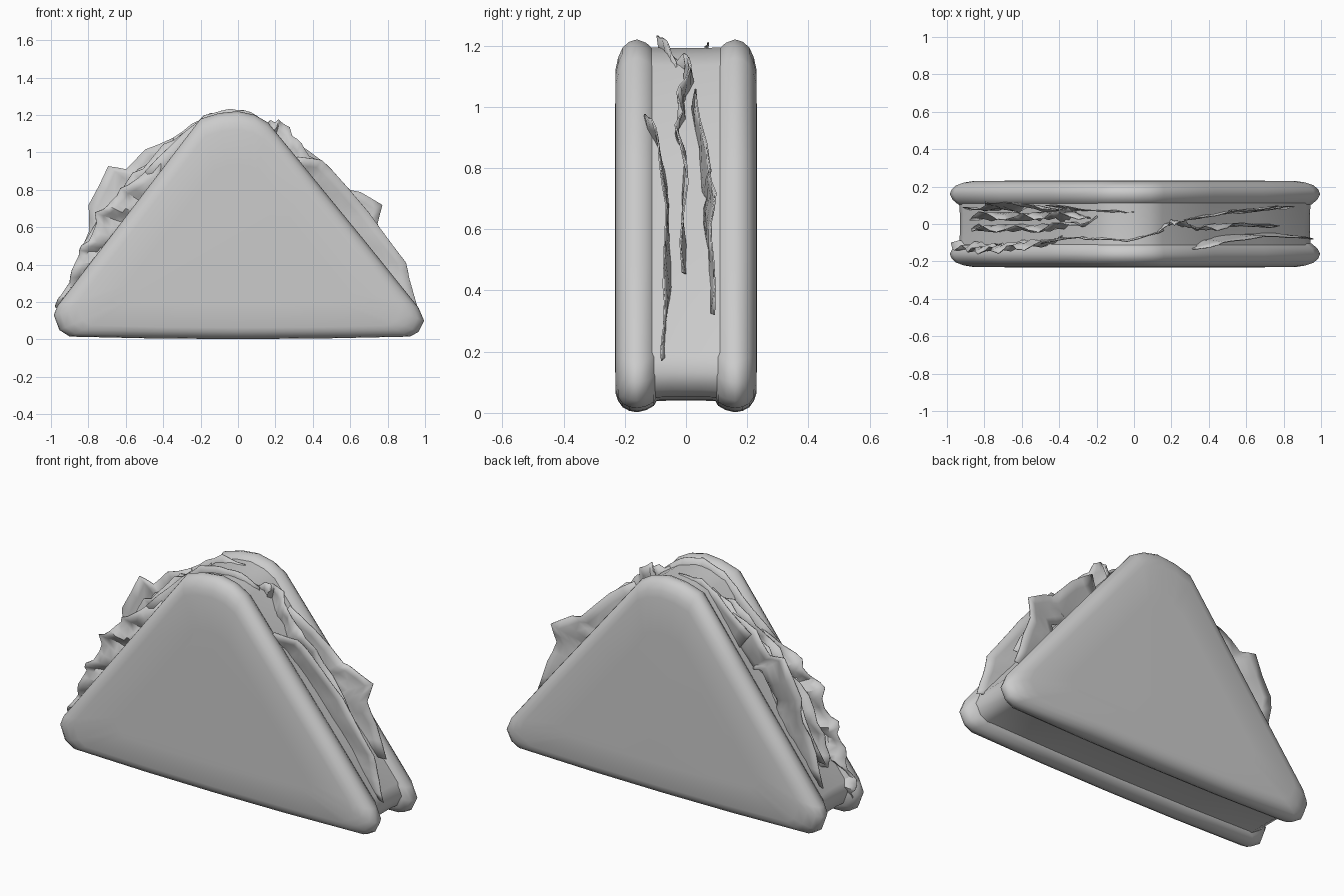
import bpy
import bmesh
import random
from math import radians, sin
from mathutils import Vector

cube = bpy.data.objects.get("Cube")
if cube:
    bpy.data.objects.remove(cube, do_unlink=True)

# Rounded triangle shared by the bread and the filling (x, z)
OUTLINE = [(-.9, .015), (-.45, .005), (0, .002), (.45, .005), (.92, .015), (.965, .04),
           (.995, .1), (.965, .17), (.7, .5), (.43, .83), (.16, 1.16), (.09, 1.2), (0, 1.22),
           (-.1, 1.21), (-.2, 1.18), (-.46, .84), (-.72, .5), (-.965, .18), (-.985, .13),
           (-.955, .05)]


def finish(name, bm, angle):
    bmesh.ops.recalc_face_normals(bm, faces=bm.faces)
    mesh = bpy.data.meshes.new(name)
    bm.to_mesh(mesh)
    bm.free()
    obj = bpy.data.objects.new(name, mesh)
    bpy.context.collection.objects.link(obj)
    bpy.ops.object.select_all(action="DESELECT")
    obj.select_set(True)
    bpy.context.view_layer.objects.active = obj
    bpy.ops.object.shade_smooth_by_angle(angle=radians(angle))
    return obj


def loft(name, profile, centre_z):
    """Stack scaled copies of the outline along y and cap both ends."""
    bm = bmesh.new()
    rings = []
    for y, s in profile:
        rings.append([bm.verts.new((x * s, y, centre_z + (z - centre_z) * s))
                      for x, z in OUTLINE])
    n = len(OUTLINE)
    for a, b in zip(rings, rings[1:]):
        for i in range(n):
            j = (i + 1) % n
            bm.faces.new((a[i], a[j], b[j], b[i]))
    bm.faces.new(rings[0])
    bm.faces.new(rings[-1])
    return finish(name, bm, 60)


# Two bread slices with puffed crusts
slice_profile = [(.232, .6), (.23, .87), (.222, .92), (.207, .965), (.185, .99),
                 (.16, 1), (.13, .985), (.105, .955), (.09, .9)]
for name, side in (("front_bread", -1), ("back_bread", 1)):
    loft(name, [(y * side, s) for y, s in slice_profile], .47)

# Solid filling filling the gap
loft("filling", [(-.12, .95), (-.05, .945), (.05, .945), (.12, .95)], .7)


def leaf(name, rim, depth=.2, jag=.015, ripple=.012, steps=3, seed=1):
    """Thin crinkled sheet running from a ragged rim into the filling."""
    rng = random.Random(seed)
    points = []
    for a, b in zip(rim, rim[1:]):
        for k in range(steps):
            points.append(Vector(a).lerp(Vector(b), k / steps))
    points.append(Vector(rim[-1]))
    bm = bmesh.new()
    rows = []
    for i, p in enumerate(points):
        inward = Vector((-p.x, 0, .4 - p.z)).normalized()
        ragged = rng.uniform(0, jag)
        phase = i * 1.3 + seed
        row = []
        for k in range(5):
            t = k / 4
            q = p + inward * (ragged * (1 - t) + depth * t)
            q.y = p.y * (1 - .3 * t) + ripple * sin(phase + t * 4) + rng.uniform(-.4, .4) * ripple
            row.append(bm.verts.new(q))
        rows.append(row)
    for a, b in zip(rows, rows[1:]):
        for k in range(4):
            bm.faces.new((a[k], a[k + 1], b[k + 1], b[k]))
    obj = finish(name, bm, 40)
    thick = obj.modifiers.new("thickness", "SOLIDIFY")
    thick.thickness = .005
    thick.offset = 0


# Leaves on the left slope
leaf("left_smooth_leaf", [(.32, -.14, .98), (.45, -.11, .96), (.53, -.09, .88), (.7, -.07, .68),
                          (.9, -.07, .41), (.93, -.075, .28), (.96, -.08, .17)],
     jag=.004, ripple=.004, seed=2)
leaf("left_pointed_leaf", [(.3, .03, 1.06), (.45, .05, .96), (.6, .075, .8), (.66, .085, .79),
                           (.775, .09, .72), (.75, .085, .62), (.8, .09, .5), (.86, .09, .32)],
     jag=.006, ripple=.007, steps=2, seed=3)
leaf("left_ragged_leaf", [(.13, -.03, 1.17), (.2, 0, 1.18), (.23, .01, 1.19), (.3, 0, 1.11),
                          (.36, -.03, 1.02), (.45, -.02, .95), (.6, 0, .76), (.8, -.01, .46)],
     jag=.025, seed=4)

# Leaf folded over the top
leaf("top_leaf", [(-.5, -.1, .9), (-.3, -.075, 1.1), (-.18, -.085, 1.2), (-.04, -.09, 1.235),
                  (.07, -.07, 1.22), (.16, -.03, 1.15)], jag=.006, ripple=.005, seed=5)
leaf("back_top_leaf", [(-.48, .1, 1.0), (-.3, .085, 1.12), (-.15, .065, 1.215), (0, .07, 1.2)],
     jag=.012, ripple=.006, seed=6)

# Leaves on the right slope
leaf("right_front_leaf", [(-.42, -.09, .95), (-.6, -.12, .84), (-.7, -.13, .75),
                          (-.77, -.14, .68), (-.82, -.14, .53), (-.87, -.15, .45),
                          (-.91, -.13, .33), (-.95, -.13, .24), (-.995, -.11, .17),
                          (-.96, -.11, .1)], jag=.035, ripple=.018, seed=7)
leaf("right_middle_leaf", [(-.2, .02, 1.17), (-.35, 0, 1.08), (-.5, -.02, .98), (-.6, -.03, .85),
                           (-.75, -.02, .67), (-.85, -.03, .48), (-.9, -.02, .3)],
     jag=.04, ripple=.018, seed=8)
leaf("right_pointed_leaf", [(-.35, .08, 1.08), (-.5, .09, 1.02), (-.6, .1, .91), (-.7, .13, .93),
                            (-.8, .11, .72), (-.8, .1, .58), (-.87, .08, .42), (-.92, .08, .24)],
     jag=.008, ripple=.01, steps=2, seed=9)
leaf("right_inner_leaf", [(-.25, .05, 1.15), (-.42, .045, 1.06), (-.55, .05, .92),
                          (-.66, .04, .78), (-.8, .05, .58), (-.9, .04, .34)],
     jag=.04, ripple=.02, seed=10)
